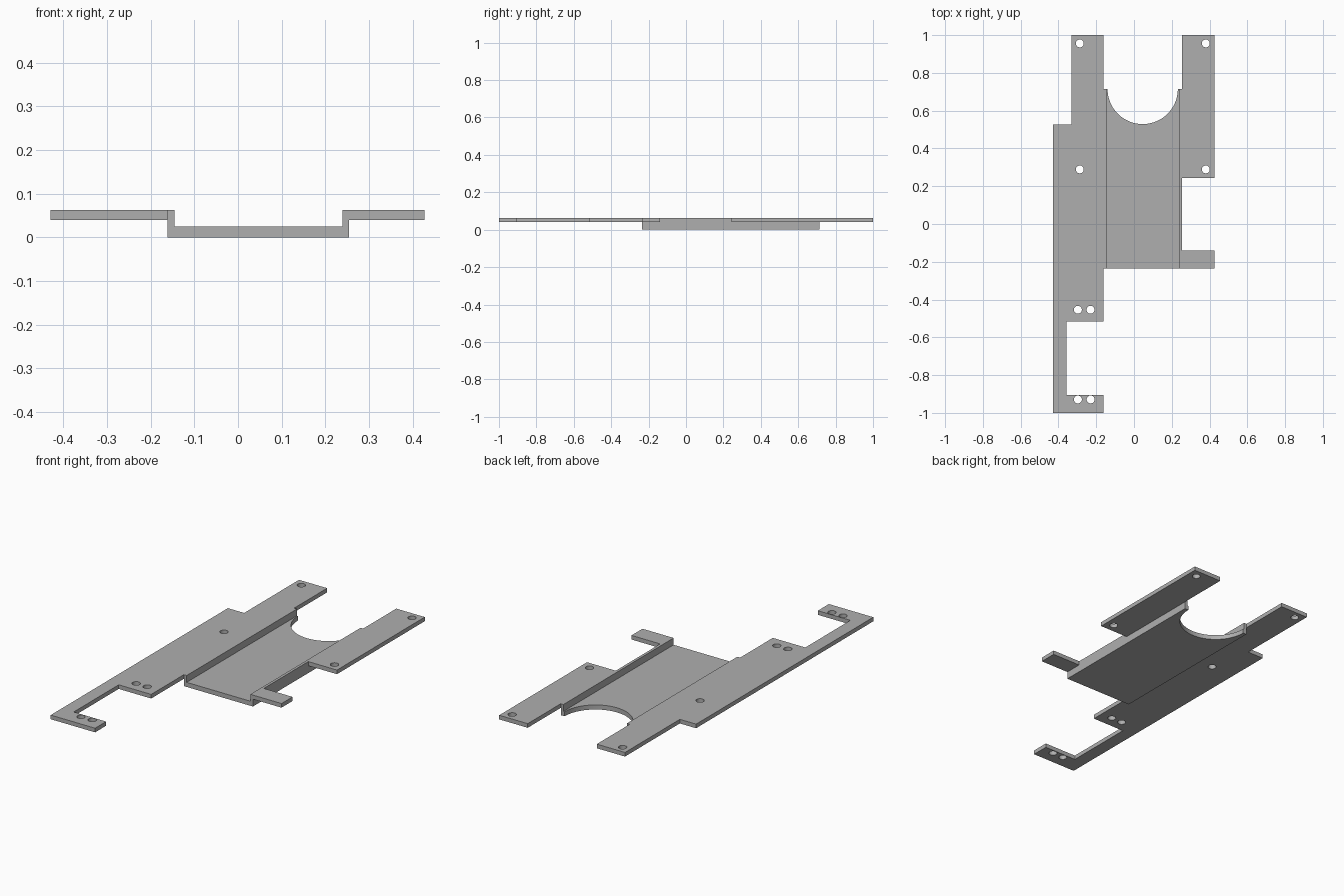
import bpy, bmesh, math
from mathutils import Vector

cube = bpy.data.objects.get("Cube")
if cube:
    bpy.data.objects.remove(cube, do_unlink=True)


def extruded(name, loops, offset):
    """Solid made by filling closed loops (first outer, rest holes) and extruding."""
    bm = bmesh.new()
    edges = []
    for pts in loops:
        vs = [bm.verts.new(p) for p in pts]
        edges += [bm.edges.new((vs[i - 1], vs[i])) for i in range(len(vs))]
    bmesh.ops.triangle_fill(bm, use_beauty=True, use_dissolve=False, edges=edges)
    res = bmesh.ops.extrude_face_region(bm, geom=bm.faces[:], use_keep_orig=True)
    top = [v for v in res["geom"] if isinstance(v, bmesh.types.BMVert)]
    bmesh.ops.translate(bm, verts=top, vec=Vector(offset))
    bmesh.ops.recalc_face_normals(bm, faces=bm.faces[:])
    mesh = bpy.data.meshes.new(name)
    bm.to_mesh(mesh)
    bm.free()
    obj = bpy.data.objects.new(name, mesh)
    bpy.context.collection.objects.link(obj)
    return obj


def arc(cx, cy, r, start, sweep, n, z):
    return [(cx + r * math.cos(start + sweep * i / n),
             cy + r * math.sin(start + sweep * i / n), z) for i in range(n + 1)]


# Material
grey = bpy.data.materials.new("plain_grey")
grey.use_nodes = True
colour = (0.43, 0.43, 0.43, 1)
grey.diffuse_color = colour
grey.node_tree.nodes["Principled BSDF"].inputs["Base Color"].default_value = colour

# Bent sheet: side flanges joined by a sunken channel
top, under, floor = 0.0625, 0.04, 0.025
section = [(-0.5, top), (-0.145, top), (-0.145, floor), (0.239, floor), (0.239, top),
           (0.5, top), (0.5, under), (0.2545, under), (0.2545, 0), (-0.161, 0),
           (-0.161, under), (-0.5, under)]
bracket = extruded("bracket_plate", [[(x, -1.1, z) for x, z in section]], (0, 2.2, 0))

# Plan outline, anticlockwise from the hook, with the round cut-out at the back
low = -0.1
front = [(-0.43, -1), (-0.162, -1), (-0.162, -0.905), (-0.358, -0.905),
         (-0.358, -0.517), (-0.162, -0.517), (-0.162, -0.235), (0.427, -0.235),
         (0.427, -0.14), (0.254, -0.14), (0.254, 0.243), (0.427, 0.243),
         (0.427, 1), (0.255, 1), (0.255, 0.715)]
back = [(-0.162, 0.715), (-0.162, 1), (-0.332, 1), (-0.332, 0.527), (-0.43, 0.527)]
cutout = arc(0.046, 0.715, 0.186, 0, -math.pi, 48, low)
outline = [(x, y, low) for x, y in front] + cutout + [(x, y, low) for x, y in back]

# Screw holes: four mounting holes and two pairs on the hook
centres = [(x, y) for x in (-0.287, 0.38) for y in (0.956, 0.289)]
centres += [(x, y) for x in (-0.297, -0.23) for y in (-0.454, -0.929)]
holes = [arc(x, y, 0.021, 0, math.tau, 32, low)[:-1] for x, y in centres]
cutter = extruded("outline_cutter", [outline] + holes, (0, 0, 0.3))
cutter.hide_render = True

# Trim the sheet to the outline
mod = bracket.modifiers.new("trim", "BOOLEAN")
mod.operation = "INTERSECT"
mod.solver = "EXACT"
mod.object = cutter
bpy.context.view_layer.update()
deps = bpy.context.evaluated_depsgraph_get()
trimmed = bpy.data.meshes.new_from_object(bracket.evaluated_get(deps))
bracket.modifiers.clear()
bracket.data = trimmed
bpy.data.objects.remove(cutter, do_unlink=True)

trimmed.materials.clear()
trimmed.materials.append(grey)
for poly in trimmed.polygons:
    poly.material_index = 0

bpy.ops.object.select_all(action="DESELECT")
bracket.select_set(True)
bpy.context.view_layer.objects.active = bracket
bpy.ops.object.shade_smooth_by_angle(angle=math.radians(30))
